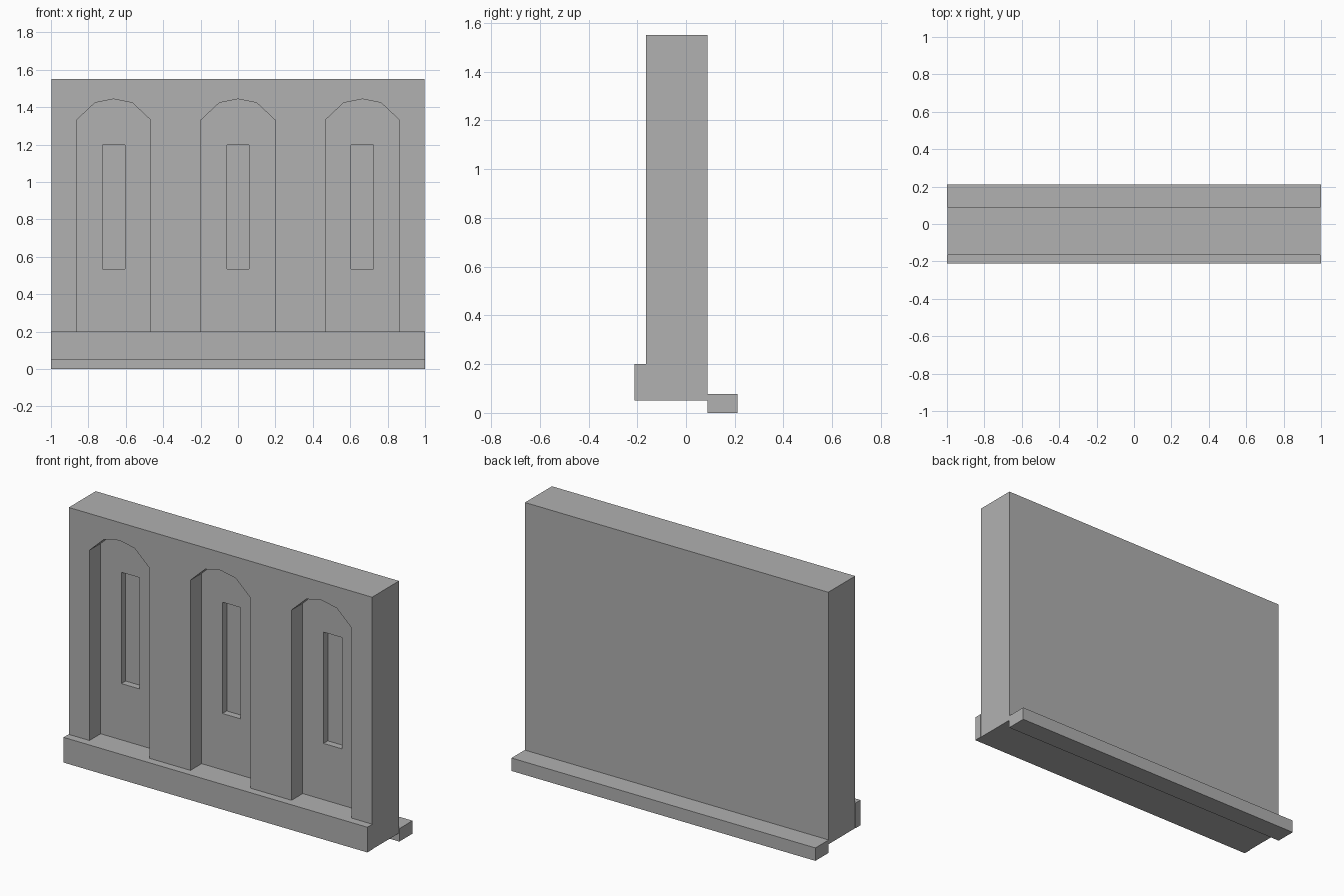
import bpy, bmesh

if "Cube" in bpy.data.objects:
    bpy.data.objects.remove(bpy.data.objects["Cube"])

FRONT, BACK = -0.165, 0.088     # wall faces
NICHE_Y, SLOT_Y = -0.06, -0.02  # recess depths
SPACING = 0.665

# Dark grey stone
stone = bpy.data.materials.new("stone")
stone.diffuse_color = (0.44, 0.44, 0.44, 1)
stone.use_nodes = True
stone.node_tree.nodes["Principled BSDF"].inputs["Base Color"].default_value = stone.diffuse_color


def prism(name, outline, y0, y1, cx=0.0):
    """Extrude an x/z outline from y0 to y1."""
    bm = bmesh.new()
    face = bm.faces.new([bm.verts.new((cx + x, y0, z)) for x, z in outline])
    ext = bmesh.ops.extrude_face_region(bm, geom=[face])
    verts = [v for v in ext["geom"] if isinstance(v, bmesh.types.BMVert)]
    bmesh.ops.translate(bm, vec=(0, y1 - y0, 0), verts=verts)
    bmesh.ops.recalc_face_normals(bm, faces=bm.faces)
    mesh = bpy.data.meshes.new(name)
    bm.to_mesh(mesh)
    bm.free()
    mesh.materials.append(stone)
    obj = bpy.data.objects.new(name, mesh)
    bpy.context.collection.objects.link(obj)
    return obj


def rect(half_width, z0, z1):
    return [(-half_width, z0), (half_width, z0), (half_width, z1), (-half_width, z1)]


def carve(target, cutter):
    """Subtract the cutter, apply, and remove it."""
    cutter.hide_render = True
    mod = target.modifiers.new("carve", "BOOLEAN")
    mod.operation = "DIFFERENCE"
    mod.solver = "EXACT"
    mod.object = cutter
    bpy.context.view_layer.objects.active = target
    bpy.ops.object.modifier_apply(modifier=mod.name)
    bpy.data.objects.remove(cutter)


# Wall slab
wall = prism("wall", rect(0.998, 0.05, 1.55), FRONT, BACK)

# Three arched niches, each with a blind slot window
arch = [(-0.197, 0.2), (0.197, 0.2), (0.197, 1.332), (0.1, 1.423),
        (0, 1.443), (-0.1, 1.423), (-0.197, 1.332)]
for i in (-1, 0, 1):
    carve(wall, prism("niche_cutter", arch, FRONT - 0.1, NICHE_Y, i * SPACING))
    carve(wall, prism("slot_cutter", rect(0.06, 0.535, 1.197), FRONT - 0.1, SLOT_Y, i * SPACING))

# Front plinth and low back kerb
prism("front_plinth", rect(1, 0.05, 0.2), -0.212, FRONT)
prism("back_kerb", rect(1, 0, 0.077), BACK, 0.212)
